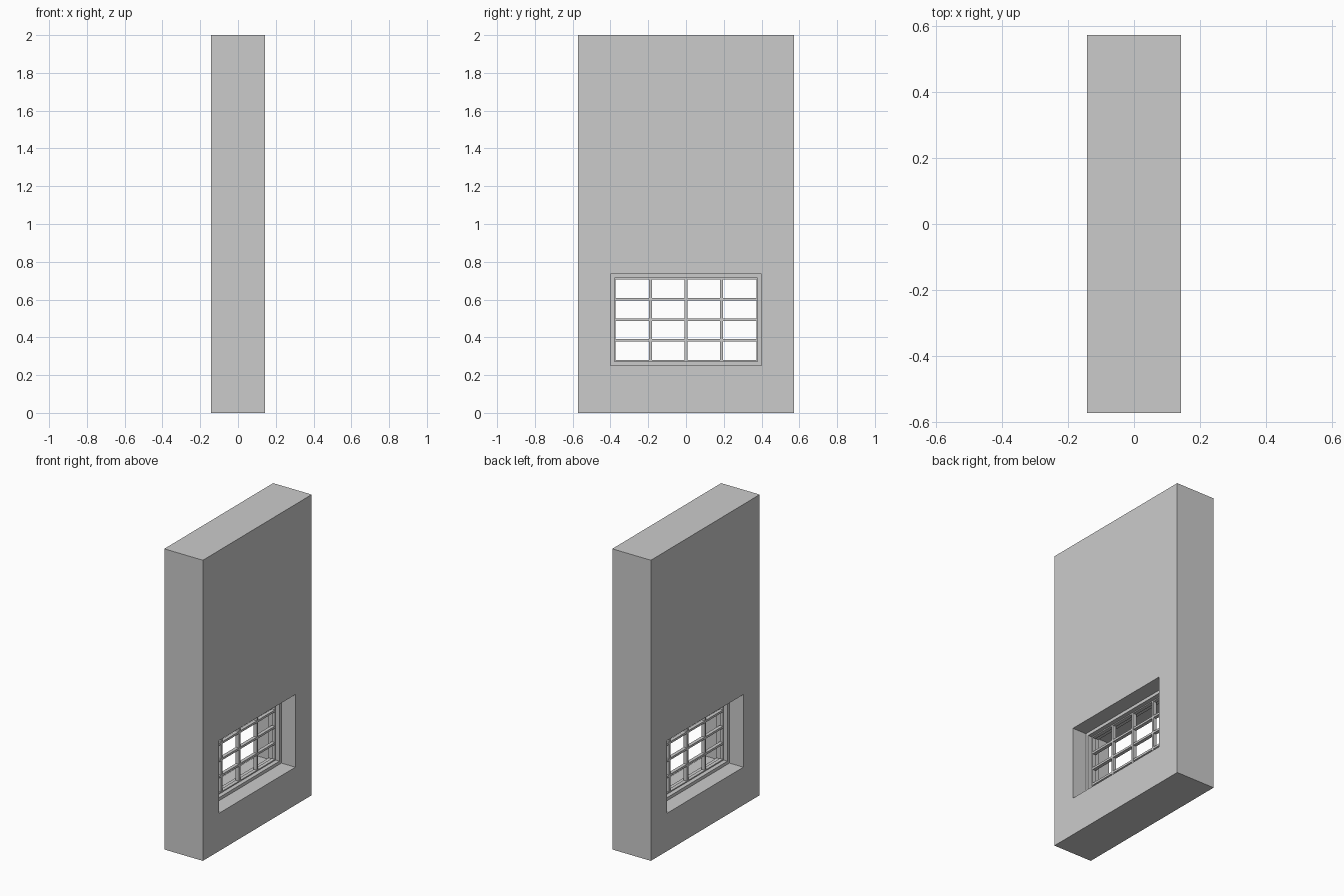
import bpy

if "Cube" in bpy.data.objects:
    bpy.data.objects.remove(bpy.data.objects["Cube"])

WALL_X, WALL_Y, WALL_Z = 0.142, 0.572, 2.0
Y, Z0, Z1 = 0.40, 0.252, 0.735      # window opening


def box(name, x, y0, y1, z0, z1):
    bpy.ops.mesh.primitive_cube_add(size=1, location=(0, (y0 + y1) / 2, (z0 + z1) / 2))
    ob = bpy.context.object
    ob.name = name
    ob.scale = (2 * x, y1 - y0, z1 - z0)
    bpy.ops.object.transform_apply(location=False, rotation=False, scale=True)
    return ob


def ring(name, x, y, z0, z1, w):
    """Rectangular surround with a hole through it, extruded along x."""
    outer = [(-y, z0), (y, z0), (y, z1), (-y, z1)]
    wy, wb, wt = w
    inner = [(-y + wy, z0 + wb), (y - wy, z0 + wb), (y - wy, z1 - wt), (-y + wy, z1 - wt)]
    verts = [(sx * x, a, b) for sx in (1, -1) for loop in (outer, inner) for a, b in loop]
    faces = []
    for i in range(4):
        j = (i + 1) % 4
        faces += [(i, j, 4 + j, 4 + i), (8 + j, 8 + i, 12 + i, 12 + j),
                  (j, i, 8 + i, 8 + j), (4 + i, 4 + j, 12 + j, 12 + i)]
    me = bpy.data.meshes.new(name)
    me.from_pydata(verts, [], faces)
    ob = bpy.data.objects.new(name, me)
    bpy.context.collection.objects.link(ob)
    return ob


# Wall with a through opening
ring("wall", WALL_X, WALL_Y, 0, WALL_Z, (WALL_Y - Y, Z0, WALL_Z - Z1))

# Outer window frame and thinner sash set inside it
F, S = 0.021, 0.007
ring("window_frame", 0.04, Y, Z0, Z1, (F, F, F))
ring("window_sash", 0.012, Y - F, Z0 + F, Z1 - F, (S, S, S))

# Glazing bars, four by four panes
yi, zb, zt = Y - F - S / 2, Z0 + F + S / 2, Z1 - F - S / 2
B = 0.007
for i in (1, 2, 3):
    y = -yi + i * yi / 2
    z = zb + i * (zt - zb) / 4
    box("vertical_bar", 0.012, y - B, y + B, zb, zt)
    box("horizontal_bar", 0.0115, -yi, yi, z - B, z + B)
